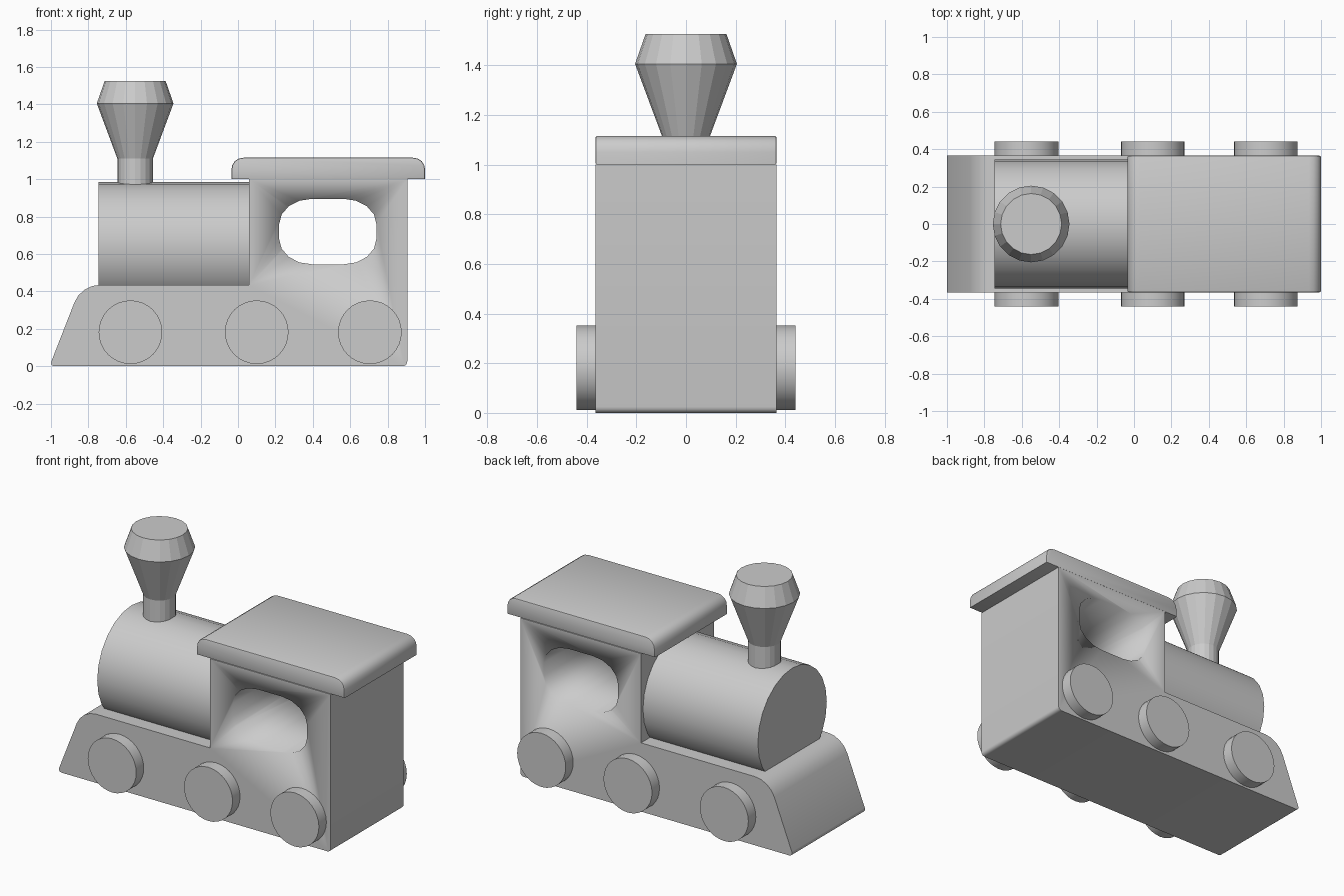
import bpy, bmesh, math
from mathutils import Vector, Matrix

if "Cube" in bpy.data.objects:
    bpy.data.objects.remove(bpy.data.objects["Cube"])

HALF_W = 0.365


def rounded(points, seg=4):
    """Closed (x, z, corner size) outline with curved corners."""
    out = []
    n = len(points)
    for i, (x, z, r) in enumerate(points):
        c = Vector((x, z))
        if r == 0:
            out.append(c)
            continue
        a = c + (Vector(points[i - 1][:2]) - c).normalized() * r
        b = c + (Vector(points[(i + 1) % n][:2]) - c).normalized() * r
        for k in range(seg + 1):
            t = k / seg
            w = 0.8 * 2 * t * (1 - t)  # weighted towards a circular arc
            s = (1 - t) ** 2 + w + t ** 2
            out.append((a * (1 - t) ** 2 + c * w + b * t ** 2) / s)
    return out


def finish(name, bm, smooth=True):
    bmesh.ops.recalc_face_normals(bm, faces=bm.faces)
    mesh = bpy.data.meshes.new(name)
    bm.to_mesh(mesh)
    bm.free()
    ob = bpy.data.objects.new(name, mesh)
    bpy.context.collection.objects.link(ob)
    if smooth:
        activate(ob)
        bpy.ops.object.shade_smooth_by_angle(angle=math.radians(32))
    return ob


def activate(ob):
    bpy.ops.object.select_all(action='DESELECT')
    ob.select_set(True)
    bpy.context.view_layer.objects.active = ob


def prism(name, outline, half, bevel=0):
    """Side outline extruded across the width."""
    bm = bmesh.new()
    face = bm.faces.new([bm.verts.new((p.x, -half, p.y)) for p in outline])
    ext = bmesh.ops.extrude_face_region(bm, geom=[face])
    moved = [v for v in ext['geom'] if isinstance(v, bmesh.types.BMVert)]
    bmesh.ops.translate(bm, verts=moved, vec=(0, 2 * half, 0))
    if bevel:
        rim = [e for e in bm.edges if abs(e.verts[0].co.y - e.verts[1].co.y) < 1e-5]
        bmesh.ops.bevel(bm, geom=rim, offset=bevel, segments=2, profile=0.5,
                        affect='EDGES')
    return finish(name, bm)


def cylinder(name, r, depth, matrix, sides):
    bm = bmesh.new()
    bmesh.ops.create_cone(bm, cap_ends=True, segments=sides, radius1=r, radius2=r,
                          depth=depth, matrix=matrix)
    return finish(name, bm)


# Chassis and cab, one side profile with a sloped nose
body = prism("chassis_and_cab", rounded([
    (-1.008, 0, 0.03), (0.905, 0, 0.025), (0.905, 1.0, 0), (0.06, 1.0, 0),
    (0.06, 0.435, 0), (-0.838, 0.435, 0.1)]), HALF_W)

# Oval window cut through the cab
window = []
for sx, sz, start in ((1, 1, 0), (-1, 1, 90), (-1, -1, 180), (1, -1, 270)):
    for k in range(5):
        a = math.radians(start + k * 22.5)
        window.append(Vector((0.48 + sx * 0.085 + 0.175 * math.cos(a),
                              0.72 + sz * 0.04 + 0.135 * math.sin(a))))
cutter = prism("window_cutter", window, 0.6)
cutter.hide_render = True
cut = body.modifiers.new("window", 'BOOLEAN')
cut.object = cutter
cut.solver = 'EXACT'
activate(body)
bpy.ops.object.modifier_apply(modifier=cut.name)
bpy.data.objects.remove(cutter)

# Roof with rounded front and back edges
prism("roof", rounded([
    (-0.035, 1.0, 0), (1.0, 1.0, 0), (1.0, 1.115, 0.065), (-0.035, 1.115, 0.065)]),
    HALF_W, bevel=0.008)

# Boiler, partly sunk into the chassis
cylinder("boiler", 0.345, 0.835,
         Matrix.Translation((-0.3275, 0, 0.64)) @ Matrix.Rotation(math.pi / 2, 4, 'Y'), 24)

# Flared chimney: stacked rings on a faceted column
SIDES = 20
bm = bmesh.new()
rings = []
for r, z in ((0.095, 0.93), (0.095, 1.11), (0.205, 1.405), (0.163, 1.525)):
    rings.append([bm.verts.new((-0.55 + r * math.cos(2 * math.pi * i / SIDES),
                                r * math.sin(2 * math.pi * i / SIDES), z))
                  for i in range(SIDES)])
for low, high in zip(rings, rings[1:]):
    for i in range(SIDES):
        j = (i + 1) % SIDES
        bm.faces.new((low[i], low[j], high[j], high[i]))
bm.faces.new(rings[0])
bm.faces.new(rings[-1])
finish("chimney", bm, smooth=False)

# Three wheels on each side
for side, label in ((-1, "front"), (1, "back")):
    for n, x in enumerate((-0.575, 0.10, 0.705)):
        cylinder(f"{label}_wheel_{n + 1}", 0.17, 0.12,
                 Matrix.Translation((x, side * 0.38, 0.182))
                 @ Matrix.Rotation(math.pi / 2, 4, 'X'), 32)
